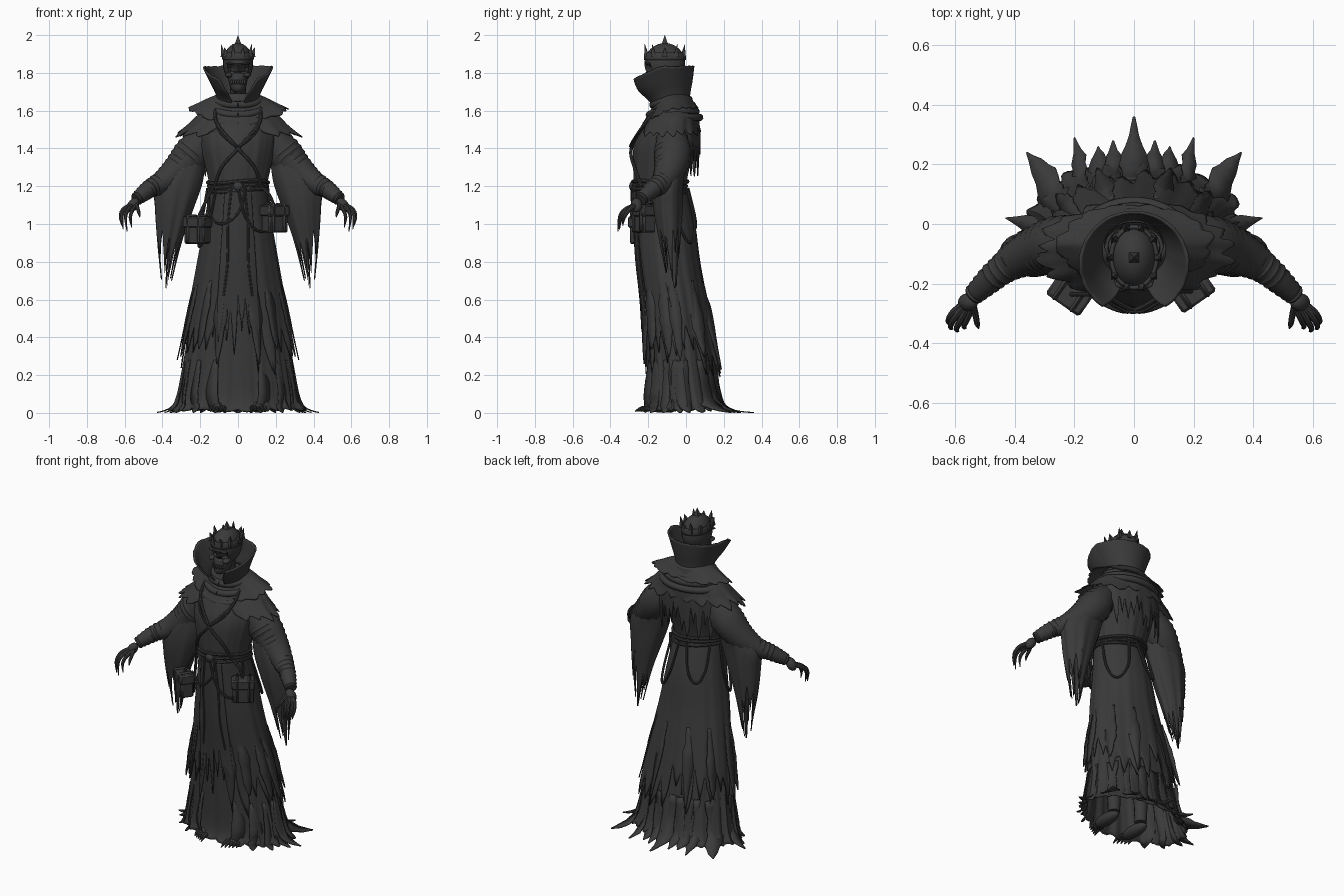
import bpy, bmesh, random
from math import sin, cos, pi, radians
from mathutils import Vector, Matrix, Quaternion

random.seed(4)
if "Cube" in bpy.data.objects:
    bpy.data.objects.remove(bpy.data.objects["Cube"])

shade = (0.042, 0.042, 0.042, 1)
cloth = bpy.data.materials.new("charcoal")
cloth.use_nodes = True
cloth.diffuse_color = shade
cloth.node_tree.nodes["Principled BSDF"].inputs["Base Color"].default_value = shade
parts = []


def finish(name, bm, mirror=False, thick=0, bevel=0):
    bmesh.ops.recalc_face_normals(bm, faces=bm.faces)
    mesh = bpy.data.meshes.new(name)
    bm.to_mesh(mesh)
    bm.free()
    mesh.materials.append(cloth)
    obj = bpy.data.objects.new(name, mesh)
    bpy.context.collection.objects.link(obj)
    if mirror:
        obj.modifiers.new("mirror", "MIRROR")
    if thick:
        obj.modifiers.new("thickness", "SOLIDIFY").thickness = thick
    if bevel:
        obj.modifiers.new("bevel", "BEVEL").width = bevel
    parts.append(obj)
    return obj


def smooth(rows, t):
    """Point at t (0 to 1) on a smooth spline through the rows."""
    last = len(rows) - 1
    i = min(int(t * last), last - 1)
    f = t * last - i
    near = [rows[max(0, min(last, i + k))] for k in (-1, 0, 1, 2)]
    return [b + f * (c - a + f * (2 * a - 5 * b + 4 * c - d + f * (3 * b - a - 3 * c + d))) / 2
            for a, b, c, d in zip(*near)]


def skin(bm, grid, wrap):
    """Quads between neighbouring columns of vertices."""
    pairs = list(zip(grid, grid[1:])) + ([(grid[-1], grid[0])] if wrap else [])
    for one, two in pairs:
        for k in range(len(one) - 1):
            bm.faces.new((one[k], two[k], two[k + 1], one[k + 1]))


def loft(name, rows, columns=96, steps=16, gap=(0, 0), turn=0, folds=0.0, waves=11,
         ragged=0.0, droop=0.0, mirror=False, thick=0.006):
    """Draped cloth through rows of (z, x, y, radius x, radius y); angle 0 is the front."""
    bm = bmesh.new()
    grid, tear = [], 0
    closed = gap == (0, 0)
    for c in range(columns if closed else columns + 1):
        if c % 6 == 0:
            tear = random.random()
        tooth = abs(c % 6 / 3 - 1)
        hem = 1 - ragged * (0.5 * tooth * random.uniform(0.6, 1) + 0.5 * tear)
        column = []
        for s in range(steps + 1):
            t = hem * s / steps
            z, cx, cy, rx, ry = smooth(rows, t)
            half = radians(gap[0] + (gap[1] - gap[0]) * t)
            a = turn + half + (2 * pi - 2 * half) * c / columns
            r = 1 + folds * t * (sin(waves * a) + 0.6 * sin((2 * waves - 3) * a + 1))
            z -= droop * t * max(0, cos(a))
            column.append(bm.verts.new((cx + rx * r * sin(a), cy - ry * r * cos(a), max(z, 0.004))))
        grid.append(column)
    skin(bm, grid, closed)
    return finish(name, bm, mirror, thick)


def tube(name, path, sides=10, steps=20, mirror=False, ridges=0.0):
    """Round limb or rope through (x, y, z, radius) points."""
    bm = bmesh.new()
    points = [smooth(path, s / steps) for s in range(steps + 1)]
    spots = [Vector(p[:3]) for p in points]
    old = (spots[1] - spots[0]).normalized()
    side = old.orthogonal().normalized()
    rings = []
    for i, p in enumerate(points):
        way = (spots[min(i + 1, steps)] - spots[max(i - 1, 0)]).normalized()
        side = old.rotation_difference(way) @ side
        old = way
        r = p[3] * (1 + ridges * (i % 2))
        rings.append([bm.verts.new(spots[i] + Quaternion(way, 2 * pi * k / sides) @ side * r)
                      for k in range(sides)])
    for ring in (rings[0], rings[-1]):
        bm.faces.new(ring)
    skin(bm, [list(col) for col in zip(*rings)], True)
    return finish(name, bm, mirror)


def ball(name, spot, size, mirror=False, tilt=None):
    bm = bmesh.new()
    bmesh.ops.create_uvsphere(bm, u_segments=24, v_segments=16, radius=1,
                              matrix=Matrix.LocRotScale(Vector(spot), tilt, Vector(size)))
    return finish(name, bm, mirror)


def box(name, spot, size, angle):
    bm = bmesh.new()
    bmesh.ops.create_cube(bm, size=1, matrix=Matrix.LocRotScale(
        Vector(spot), Quaternion((0, 0, 1), radians(angle)), Vector(size)))
    return finish(name, bm, bevel=0.008)


def strip(name, path, mirror=True):
    """Torn ribbon through (x, y, z, half width), lying around the body."""
    bm = bmesh.new()
    edges = [[], []]
    for s in range(11):
        x, y, z, w = smooth(path, s / 10)
        across = Vector((-(y + 0.03), x, 0)).normalized() * w * random.uniform(0.75, 1.1)
        edges[0].append(bm.verts.new(Vector((x, y, max(z, 0.005))) + across))
        edges[1].append(bm.verts.new(Vector((x, y, max(z, 0.005))) - across))
    skin(bm, edges, False)
    finish(name, bm, mirror, thick=0.006)


# Robe body
torso = [(1.66, 0, -.08, .09, .08), (1.6, 0, -.08, .15, .11), (1.52, 0, -.09, .2, .145),
         (1.42, 0, -.11, .2, .165), (1.3, 0, -.13, .172, .148), (1.18, 0, -.14, .145, .133)]
coat = [(1.2, 0, -.14, .148, .135), (1, 0, -.11, .18, .158), (.8, 0, -.09, .215, .165),
        (.6, 0, -.06, .25, .172), (.4, 0, -.035, .285, .185), (.18, 0, -.01, .322, .205)]
skirt = [(1.2, 0, -.14, .14, .128), (.8, 0, -.09, .2, .152), (.5, 0, -.05, .25, .165),
         (.25, 0, -.025, .29, .178), (.07, 0, -.005, .325, .195), (.003, 0, .0, .37, .225)]
loft("robe_torso", torso, folds=.015, waves=13)
loft("inner_skirt", skirt, columns=144, folds=.03, waves=17, ragged=.12)
loft("outer_coat", coat, columns=120, gap=(20, 30), folds=.022, waves=12, ragged=.32)
loft("front_panel", [(z, x, y, rx, ry + .012) for z, x, y, rx, ry in coat], columns=36,
     gap=(152, 156), turn=pi, folds=.02, ragged=.5)


def on_body(degrees, z, off, radius):
    """Point just outside the robe at an angle and height."""
    rows = torso if z > 1.2 else coat
    for hi, lo in zip(rows, rows[1:]):
        if lo[0] <= z <= hi[0]:
            f = (hi[0] - z) / (hi[0] - lo[0])
            _, _, y, rx, ry = [p + (q - p) * f for p, q in zip(hi, lo)]
            a = radians(degrees)
            return ((rx + off) * sin(a), y - (ry + off) * cos(a), z, radius)


# Trailing hem and hanging tatters
for x, y, wide in [(.43, .02, .03), (.36, .24, .05), (.2, .29, .03), (.07, .28, .03), (.39, -.03, .03),
                   (.33, -.12, .03), (.24, -.19, .035), (.12, -.22, .035), (.12, .26, .035)]:
    start = Vector((x, y - .02, 0)).normalized()
    rx, ry = start.x * .285, start.y * .18 - .02
    strip("hem_tatter", [(rx, ry, .28, wide), (rx * 1.1, ry * 1.1, .1, wide * 1.2),
                         ((x + rx) / 2, (y + ry) / 2, .03, wide), (x, y, .004, .003)])
strip("back_train", [(0, .15, .28, .05), (0, .19, .08, .05), (0, .25, .02, .035), (0, .36, .004, .004)], False)
for a, low in [(88, .28), (72, .3), (42, .34), (20, .26), (125, .3), (158, .23)]:
    strip("coat_tatter", [on_body(a, .7, -.004, .02), on_body(a, .55, .006, .035),
                          on_body(a, .42, .012, .03), on_body(a, low, .02, .003)])

# Shoulder mantle, cowl and collar
loft("mantle_lower", [(1.62, 0, -.07, .15, .1), (1.57, 0, -.07, .22, .13), (1.52, 0, -.08, .27, .15),
                      (1.46, 0, -.085, .345, .17)], folds=.02, ragged=.35, gap=(8, 30))
loft("mantle_upper", [(1.69, 0, -.07, .1, .08), (1.665, 0, -.07, .16, .1), (1.64, 0, -.07, .21, .115),
                      (1.61, 0, -.07, .275, .14)], folds=.02, waves=7, droop=.07, ragged=.2)
loft("back_cape", [(1.56, 0, -.08, .2, .15), (1.45, 0, -.1, .23, .175), (1.25, 0, -.12, .23, .19)],
     gap=(95, 110), folds=.02, ragged=.65)
for k in range(4):
    grow = 1 + k * .2
    loop = [(.12 * grow * sin(a), -.08 - .095 * grow * cos(a),
             1.66 - .032 * k - (.03 + .02 * k) * max(0, cos(a)), .02)
            for a in [2 * pi * j / 16 for j in range(17)]]
    tube("cowl_fold", loop, steps=48)
loft("high_collar", [(1.6, 0, -.07, .085, .075), (1.69, 0, -.095, .108, .108), (1.76, 0, -.12, .14, .145),
                     (1.84, 0, -.135, .178, .17)], gap=(12, 36), droop=.08, ragged=.05, thick=.01)

# Sleeves, arms and hands
tube("upper_sleeve", [(.15, -.08, 1.49, .07), (.235, -.07, 1.38, .095), (.315, -.085, 1.29, .082),
                      (.395, -.12, 1.225, .062), (.46, -.165, 1.19, .046)], 20, 28, True, .06)
tube("forearm_wrap", [(.39, -.11, 1.235, .05), (.47, -.175, 1.185, .045), (.54, -.24, 1.13, .032)], 14, 18, True, .12)
loft("sleeve_drape", [(1.35, .25, -.08, .08, .075), (1.22, .315, -.095, .125, .08), (1.08, .34, -.095, .1, .075),
                      (.9, .365, -.085, .062, .052), (.64, .385, -.07, .02, .02)],
     columns=60, folds=.07, waves=7, ragged=.42, mirror=True)
strip("sleeve_tip", [(.37, -.07, 1.05, .05), (.375, -.07, .85, .03), (.385, -.06, .66, .003)])
ball("palm", (.556, -.262, 1.1), (.028, .03, .042), True, Quaternion((0, 1, 0), radians(-35)))
for x, y, z in [(.622, -.335, .99), (.615, -.352, .97), (.595, -.36, .96), (.57, -.35, .98)]:
    tube("clawed_finger", [(.555 + (x - .6) * .5, -.265, 1.1, .014), (x - .012, y + .035, 1.075, .011),
                           (x, y + .008, 1.035, .009), (x - .008, y, z, .002)], 8, 12, True)
tube("thumb", [(.545, -.26, 1.115, .015), (.532, -.3, 1.085, .011), (.525, -.335, 1.06, .009),
               (.52, -.35, 1.035, .002)], 8, 12, True)

# Skull with sunken eyes and nose
skull = ball("skull", (0, -.112, 1.85), (.08, .108, .108))
for v in skull.data.vertices:
    for x, z, size in [(-.032, 1.82, .026), (.032, 1.82, .026), (0, 1.782, .016)]:
        near = Vector((v.co.x - x, v.co.z - z)).length
        if v.co.y < -.13 and near < size:
            v.co.y += .045 * (1 - (near / size) ** 2)
ball("cheekbone", (.048, -.18, 1.788), (.02, .032, .013), True)
ball("brow", (.034, -.202, 1.85), (.03, .014, .007), True)
loft("jaw", [(1.8, 0, -.135, .058, .07), (1.75, 0, -.15, .048, .066), (1.71, 0, -.16, .036, .055),
             (1.69, 0, -.16, .012, .02)], columns=24, steps=8)
for k in range(7):
    a = (k - 3) * .26
    ball("tooth", (.048 * sin(a), -.15 - .068 * cos(a), 1.752), (.006, .006, .014))
tube("neck", [(0, -.07, 1.58, .05), (0, -.09, 1.68, .042), (0, -.11, 1.8, .045)])

# Crown
loft("crown_band", [(1.908, 0, -.112, .078, .104), (1.89, 0, -.112, .084, .111), (1.868, 0, -.112, .083, .111)],
     columns=40, steps=4, thick=.01)
for k in range(10):
    a = 2 * pi * (k + .5) / 10
    s, c = sin(a), -cos(a)
    tall = 1.952 if k % 2 else 1.935
    tube("crown_point", [(.078 * s, -.112 + .102 * c, 1.885, .02), (.081 * s, -.112 + .105 * c, 1.912, .012),
                         (.09 * s, -.112 + .112 * c, tall, .001)], 4, 4)
tube("crown_finial", [(0, -.112, 1.945, .03), (0, -.112, 1.968, .016), (0, -.112, 2, .001)], 4, 4)


def rope(name, spots, off=.008, radius=.007, steps=40):
    tube(name, [on_body(a, z, off, radius) for a, z in spots], 8, steps)


# Belt, hanging cords and crossed straps
for z in (1.222, 1.2, 1.178):
    rope("belt_cord", [(a, z + .008 * sin(radians(a * 2 + z * 900))) for a in range(0, 361, 20)], .006, .01, 60)
for left, right, low in [(105, 165, .9), (185, 235, .97), (-70, 15, 1.0), (0, 75, .96), (-100, -45, .88)]:
    rope("hanging_cord", [(left + (right - left) * k / 8, 1.19 - (1.19 - low) * sin(pi * k / 8) ** .6)
                          for k in range(9)], .014)
for side in (-1, 1):
    rope("chest_strap", [(side * 55, 1.62), (side * 32, 1.53), (0, 1.4), (side * -28, 1.3), (side * -50, 1.2)], .014, .009)
    rope("necklace", [(side * 50, 1.61), (side * 28, 1.5), (side * 10, 1.43), (0, 1.41)], .02, .006)
    rope("front_cord", [(side * 12, 1.2), (side * 16, 1.0), (side * 14, .8), (side * 17, .62)], .012, .006)
ball("belt_knot", (0, -.285, 1.2), (.026, .016, .024))

# Hip pouches
for x, y, z, angle in [(-.215, -.235, .965, -35), (.195, -.225, 1.025, 35)]:
    box("hip_pouch", (x, y, z), (.125, .075, .14), angle)
    box("pouch_flap", (x, y, z + .045), (.137, .09, .06), angle)
    for k in (-1, 1):
        shift = Matrix.Rotation(radians(angle), 3, "Z") @ Vector((k * .035, 0, 0))
        box("pouch_strap", (x + shift.x, y + shift.y, z + .01), (.016, .098, .15), angle)
    tube("pouch_cord", [(x, y, z + .06, .008), (x * .85, y, z + .13, .008), (x * .6, y, 1.2, .008)], 8, 10)

# Legs and bare feet
tube("leg", [(.09, -.06, .6, .06), (.1, -.06, .3, .045), (.1, -.06, .06, .035)], 12, 10, True)
ball("foot", (.105, -.12, .035), (.04, .1, .034), True)
for k in range(5):
    tube("toe", [(.075 + k * .016, -.19, .03, .011), (.072 + k * .018, -.235 + k * .008, .025, .01),
                 (.07 + k * .019, -.27 + k * .011, .008, .003)], 8, 6, True)

# Smooth shading with sharp creases
bpy.ops.object.select_all(action="DESELECT")
for obj in parts:
    obj.select_set(True)
bpy.context.view_layer.objects.active = parts[0]
bpy.ops.object.shade_smooth_by_angle(angle=radians(40))
